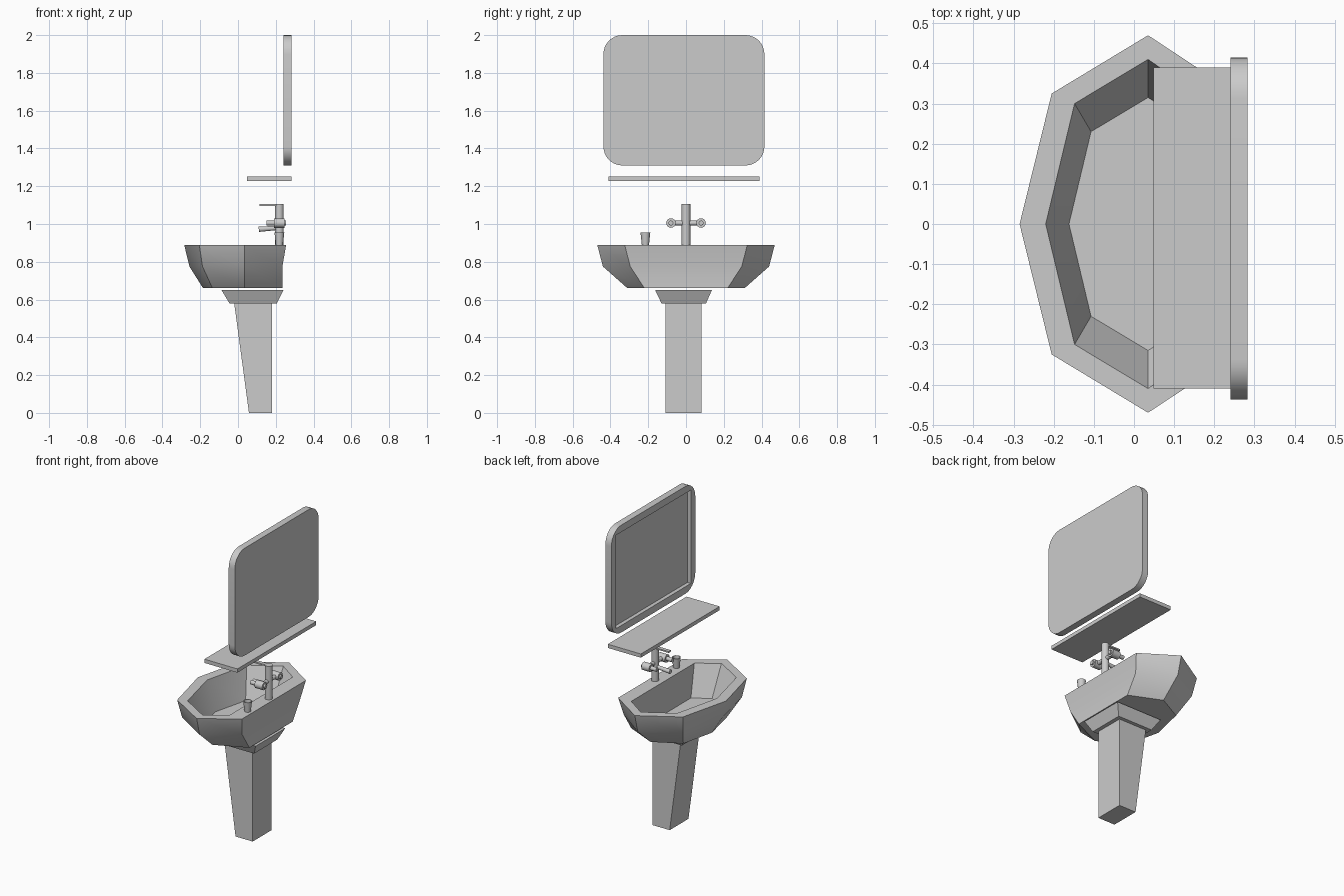
import bpy, bmesh
from math import pi, cos, sin
from mathutils import Vector, Matrix

if "Cube" in bpy.data.objects:
    bpy.data.objects.remove(bpy.data.objects["Cube"])

GREY = 0.6
material = bpy.data.materials.new("plain grey")
material.use_nodes = True
colour = (GREY, GREY, GREY, 1)
material.diffuse_color = colour
material.node_tree.nodes["Principled BSDF"].inputs["Base Color"].default_value = colour


def finish(name, bm, smooth=True):
    """Turn a bmesh into a named, coloured object."""
    bmesh.ops.recalc_face_normals(bm, faces=bm.faces)
    mesh = bpy.data.meshes.new(name)
    bm.to_mesh(mesh)
    bm.free()
    mesh.materials.append(material)
    obj = bpy.data.objects.new(name, mesh)
    bpy.context.collection.objects.link(obj)
    if smooth:
        bpy.ops.object.select_all(action='DESELECT')
        obj.select_set(True)
        bpy.context.view_layer.objects.active = obj
        bpy.ops.object.shade_smooth_by_angle(angle=pi / 6)
    return obj


def loft(name, rings, smooth=True):
    """Skin closed rings of equal length and cap both ends."""
    bm = bmesh.new()
    loops = [[bm.verts.new(p) for p in ring] for ring in rings]
    count = len(loops[0])
    for low, high in zip(loops, loops[1:]):
        for i in range(count):
            j = (i + 1) % count
            bm.faces.new((low[i], low[j], high[j], high[i]))
    bm.faces.new(loops[0])
    bm.faces.new(loops[-1])
    return finish(name, bm, smooth)


def rectangle(x0, x1, y0, y1, z):
    return [(x0, y0, z), (x1, y0, z), (x1, y1, z), (x0, y1, z)]


def box(name, x0, x1, y0, y1, z0, z1):
    return loft(name, [rectangle(x0, x1, y0, y1, z) for z in (z0, z1)], False)


def rod(name, start, end, r0, r1=None, sides=16):
    """Cylinder or cone between two points."""
    start, end = Vector(start), Vector(end)
    axis = end - start
    turn = axis.to_track_quat('Z', 'Y').to_matrix().to_4x4()
    bm = bmesh.new()
    bmesh.ops.create_cone(bm, cap_ends=True, segments=sides, radius1=r0,
                          radius2=r0 if r1 is None else r1, depth=axis.length,
                          matrix=Matrix.Translation((start + end) / 2) @ turn)
    return finish(name, bm)


def mirrored_ring(z, half):
    """Half plan from the tip (y = 0) to the back edge, mirrored over y."""
    points = [(x, y, z) for x, y in half]
    return points + [(x, -y, z) for x, y, z in reversed(points[1:])]


# Basin: outer shell, rim, inner wall and floor in one skin
loft("basin", [
    mirrored_ring(0.66, [(-.185, 0), (-.135, .22), (.035, .31), (.235, .22)]),
    mirrored_ring(0.775, [(-.257, 0), (-.188, .3), (.035, .44), (.235, .295)]),
    mirrored_ring(0.89, [(-.285, 0), (-.205, .325), (.035, .47), (.255, .325)]),
    mirrored_ring(0.89, [(-.22, 0), (-.148, .3), (.035, .41), (.165, .32)]),
    mirrored_ring(0.7, [(-.162, 0), (-.107, .23), (.035, .315), (.14, .25)]),
])
rod("drain", (.02, 0, .698), (.02, 0, .703), .049, sides=8)

# Pedestal
loft("pedestal_collar", [rectangle(-.045, .205, -.13, .106, .58),
                         rectangle(-.087, .24, -.163, .137, .65)], False)
loft("pedestal_column", [rectangle(.058, .18, -.108, .083, 0),
                         rectangle(-.02, .18, -.108, .083, .58)], False)

# Shelf
box("shelf", .048, .283, -.41, .39, 1.228, 1.252)

# Wall mirror: rounded slab with a recessed glass panel
Y0, Y1, Z0, Z1, RADIUS, STEPS = -.437, .415, 1.31, 2.0, .1, 8
outline = []
for k, (y, z) in enumerate([(Y1 - RADIUS, Z1 - RADIUS), (Y0 + RADIUS, Z1 - RADIUS),
                            (Y0 + RADIUS, Z0 + RADIUS), (Y1 - RADIUS, Z0 + RADIUS)]):
    for s in range(STEPS + 1):
        a = (k + s / STEPS) * pi / 2
        outline.append((y + RADIUS * cos(a), z + RADIUS * sin(a)))
wall_mirror = loft("wall_mirror", [[(x, y, z) for y, z in outline] for x in (.24, .283)])
INSET = .045
cutter = box("mirror_recess_cutter", .2, .265, Y0 + INSET, Y1 - INSET, Z0 + INSET, Z1 - INSET)
recess = wall_mirror.modifiers.new("recess", 'BOOLEAN')
recess.operation = 'DIFFERENCE'
recess.object = cutter
bpy.context.view_layer.objects.active = wall_mirror
bpy.ops.object.modifier_apply(modifier="recess")
bpy.data.objects.remove(cutter)

# Tap: column, spout, lever and two side knobs
TAP = .219
rod("tap_column", (TAP, 0, .89), (TAP, 0, 1.105), .023)
rod("tap_spout", (TAP, 0, .98), (.11, 0, .972), .011, .014)
box("tap_lever", .115, TAP, -.012, .012, 1.096, 1.105)
rod("tap_crossbar", (TAP, -.08, 1.005), (TAP, .08, 1.005), .013)
for side, label in ((1, "left"), (-1, "right")):
    y = side * .08
    rod(label + "_tap_spindle", (.15, y, 1.005), (.255, y, 1.005), .013)
    rod(label + "_tap_knob", (.19, y, 1.005), (.245, y, 1.005), .025)

# Tumbler: open cup, wall turned back inside
def circle(radius, z):
    turns = [2 * pi * i / 16 for i in range(16)]
    return [(TAP + radius * cos(a), radius * sin(a) - .215, z) for a in turns]

loft("tumbler", [circle(.019, .89), circle(.026, .955), circle(.022, .955), circle(.016, .9)])
